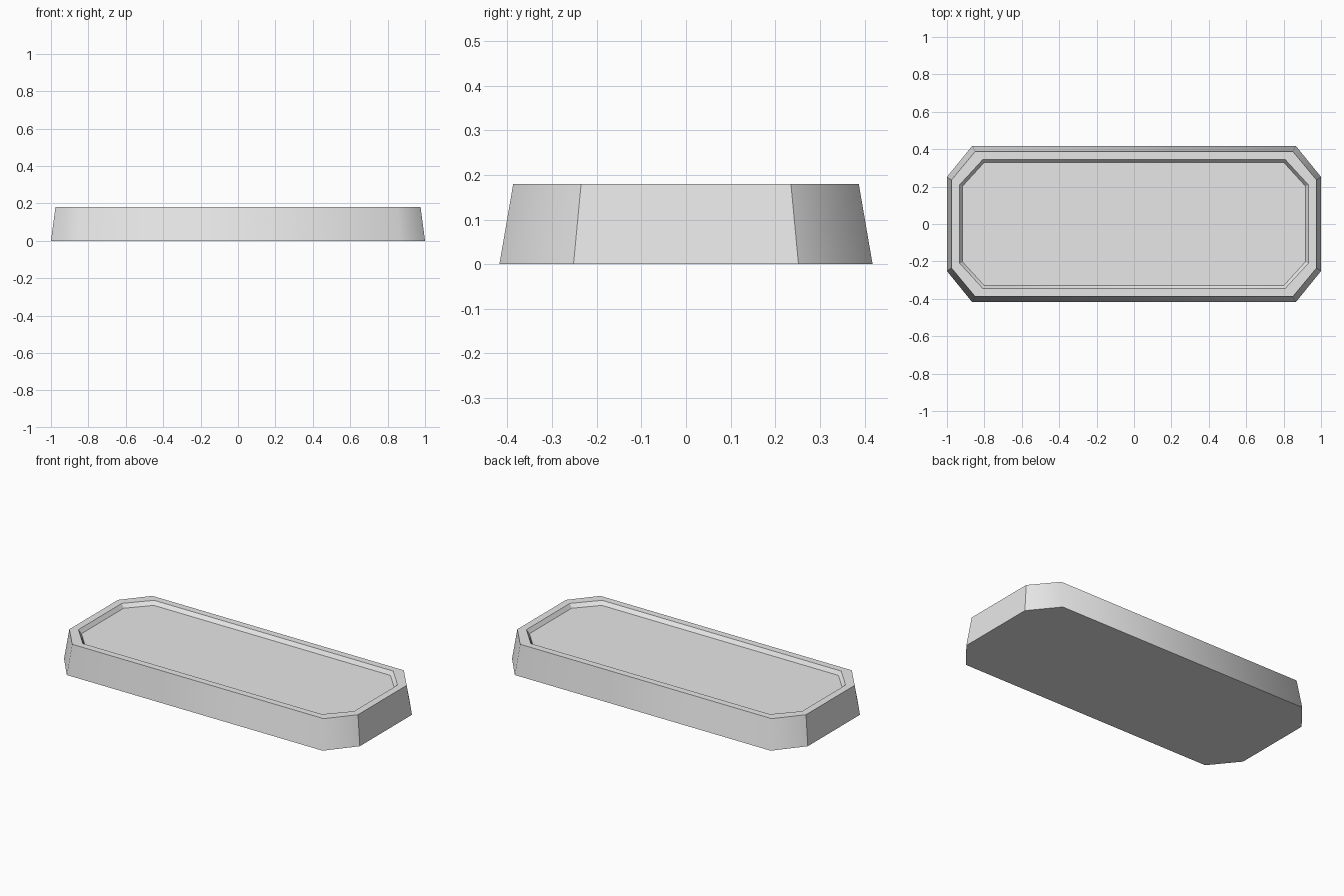
import bpy
import bmesh

cube = bpy.data.objects.get("Cube")
if cube:
    bpy.data.objects.remove(cube, do_unlink=True)

grey = bpy.data.materials.new("plain grey")
grey.use_nodes = True
colour = (0.8, 0.8, 0.8, 1)
grey.diffuse_color = colour
grey.node_tree.nodes["Principled BSDF"].inputs["Base Color"].default_value = colour


def octagon(bm, end_x, end_y, side_x, side_y, z):
    """Ring of eight points: a rectangle with cut corners."""
    quarter = [(end_x, end_y), (side_x, side_y)]
    pts = quarter + [(-x, y) for x, y in reversed(quarter)]
    pts += [(-x, -y) for x, y in pts]
    return [bm.verts.new((x, y, z)) for x, y in pts]


# Tapered outer wall, flat rim, sloping recess wall
bm = bmesh.new()
rings = [
    octagon(bm, 1.0, 0.252, 0.865, 0.418, 0),
    octagon(bm, 0.976, 0.235, 0.85, 0.387, 0.18),
    octagon(bm, 0.932, 0.21, 0.808, 0.345, 0.18),
    octagon(bm, 0.916, 0.203, 0.80, 0.33, 0.157),
]
for low, high in zip(rings, rings[1:]):
    for i in range(8):
        j = (i + 1) % 8
        bm.faces.new((low[i], low[j], high[j], high[i]))

# Underside and recessed floor
bm.faces.new(list(reversed(rings[0])))
bm.faces.new(rings[-1])
bmesh.ops.recalc_face_normals(bm, faces=bm.faces[:])

# Only the corners where the long sides meet the cut corners are soft
for face in bm.faces:
    face.smooth = True
for edge in bm.edges:
    edge.smooth = False
for low, high in ((rings[0], rings[1]), (rings[2], rings[3])):
    for i in (1, 2, 5, 6):
        bm.edges.get((low[i], high[i])).smooth = True

mesh = bpy.data.meshes.new("tray_base")
bm.to_mesh(mesh)
bm.free()
mesh.materials.append(grey)
tray = bpy.data.objects.new("tray_base", mesh)
bpy.context.collection.objects.link(tray)
